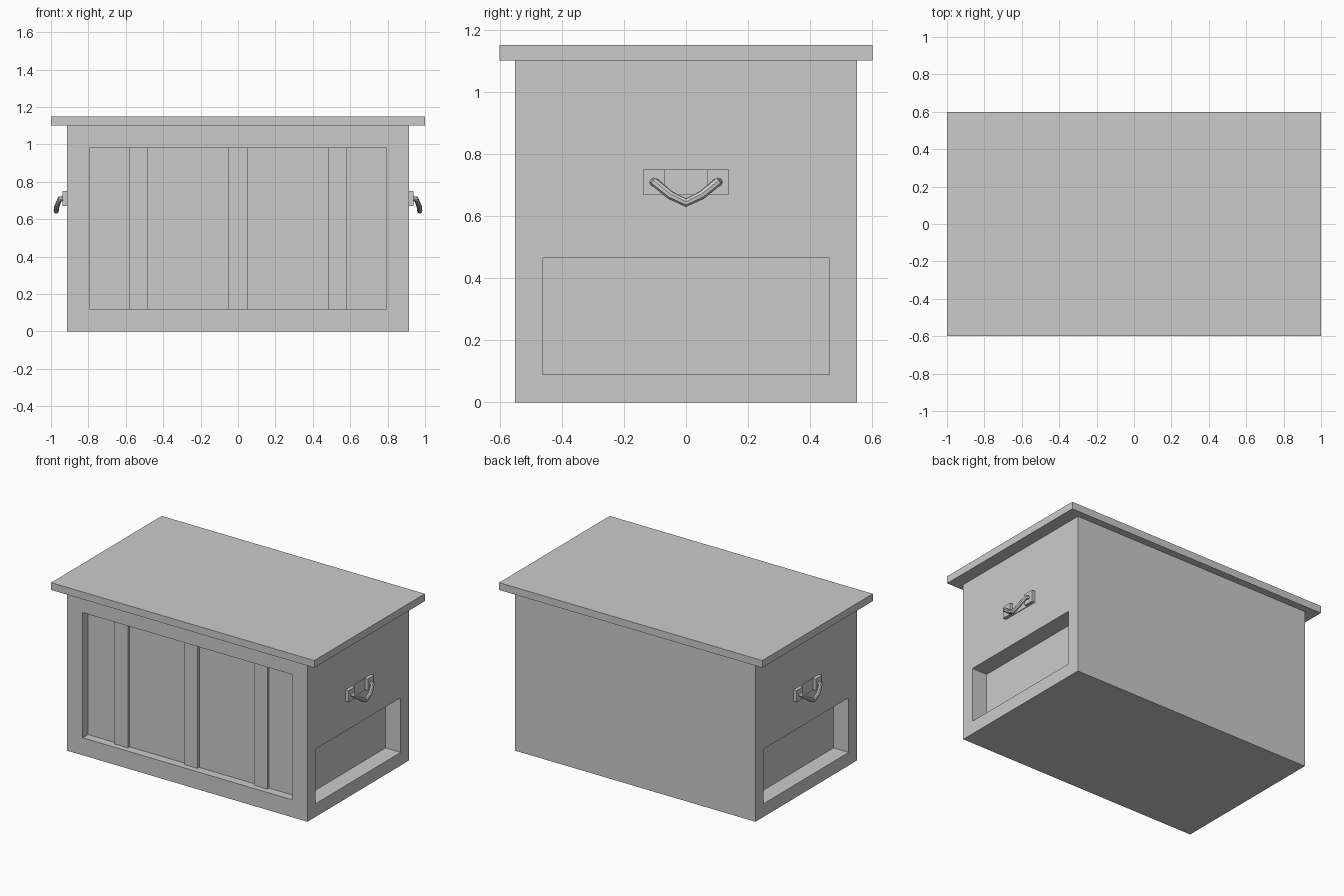
import bpy, bmesh
from mathutils import Vector

if "Cube" in bpy.data.objects:
    bpy.data.objects.remove(bpy.data.objects["Cube"])


def add_mesh(name, bm):
    bmesh.ops.recalc_face_normals(bm, faces=bm.faces[:])
    mesh = bpy.data.meshes.new(name)
    bm.to_mesh(mesh)
    bm.free()
    obj = bpy.data.objects.new(name, mesh)
    bpy.context.collection.objects.link(obj)
    return obj


def box_bm(lo, hi):
    bm = bmesh.new()
    bmesh.ops.create_cube(bm, size=1)
    for v in bm.verts:
        v.co = Vector([h if c > 0 else l for c, l, h in zip(v.co, lo, hi)])
    return bm


def box(name, lo, hi):
    return add_mesh(name, box_bm(lo, hi))


def recess(bm, direction, half_width, z0, z1, depth):
    """Sink a rectangular panel into the wall facing the given direction."""
    d = Vector(direction)
    bm.normal_update()
    face = next(f for f in bm.faces if f.normal.dot(d) > 0.99)
    mid = face.calc_center_median()
    bmesh.ops.inset_individual(bm, faces=[face], thickness=0.05)
    axis = 0 if abs(d.y) > 0.5 else 1
    for v in face.verts:
        v.co[axis] = half_width if v.co[axis] > 0 else -half_width
        v.co.z = z1 if v.co.z > mid.z else z0
    floor = bmesh.ops.extrude_discrete_faces(bm, faces=[face])["faces"][0]
    bmesh.ops.translate(bm, verts=floor.verts[:], vec=-d * depth)


# Body with a sunken front panel and a sunken panel on each end
W, D = 0.913, 0.55
bm = box_bm((-W, -D, 0), (W, D, 1.1))
recess(bm, (0, -1, 0), 0.795, 0.12, 0.98, 0.058)
for s in (-1, 1):
    recess(bm, (s, 0, 0), 0.462, 0.09, 0.465, 0.115)
add_mesh("chest_body", bm)

# Lid
box("lid", (-1, -0.6, 1.1), (1, 0.6, 1.15))

# Vertical slats in the front panel
for i, x in enumerate((-0.53, 0, 0.53)):
    box(f"front_slat_{i + 1}", (x - 0.05, -D + 0.04, 0.12), (x + 0.05, -D + 0.058, 0.98))

# Carrying handles: backing plate, two mounting blocks and a bent bar per end
for s, side in ((1, "right"), (-1, "left")):
    def end_box(name, x1, y0, y1):
        a, b = sorted((s * W, s * x1))
        box(f"{side}_{name}", (a, y0, 0.67), (b, y1, 0.75))

    end_box("handle_plate", W + 0.005, -0.07, 0.07)
    end_box("handle_block_front", W + 0.025, -0.138, -0.07)
    end_box("handle_block_back", W + 0.025, 0.07, 0.138)

    half = [(0.93, 0.105, 0.71), (0.953, 0.1, 0.708), (0.969, 0.05, 0.667)]
    path = [(x, -y, z) for x, y, z in half] + [(0.972, 0, 0.643)] + half[::-1]
    curve = bpy.data.curves.new(f"{side}_handle_bar", "CURVE")
    curve.dimensions = "3D"
    curve.bevel_depth = 0.014
    curve.bevel_resolution = 2
    curve.use_fill_caps = True
    spline = curve.splines.new("POLY")
    spline.points.add(len(path) - 1)
    for p, (x, y, z) in zip(spline.points, path):
        p.co = (s * x, y, z, 1)
    bar = bpy.data.objects.new(f"{side}_handle_bar", curve)
    bpy.context.collection.objects.link(bar)
    bpy.ops.object.select_all(action="DESELECT")
    bar.select_set(True)
    bpy.context.view_layer.objects.active = bar
    bpy.ops.object.convert(target="MESH")
    bpy.ops.object.shade_smooth_by_angle()
